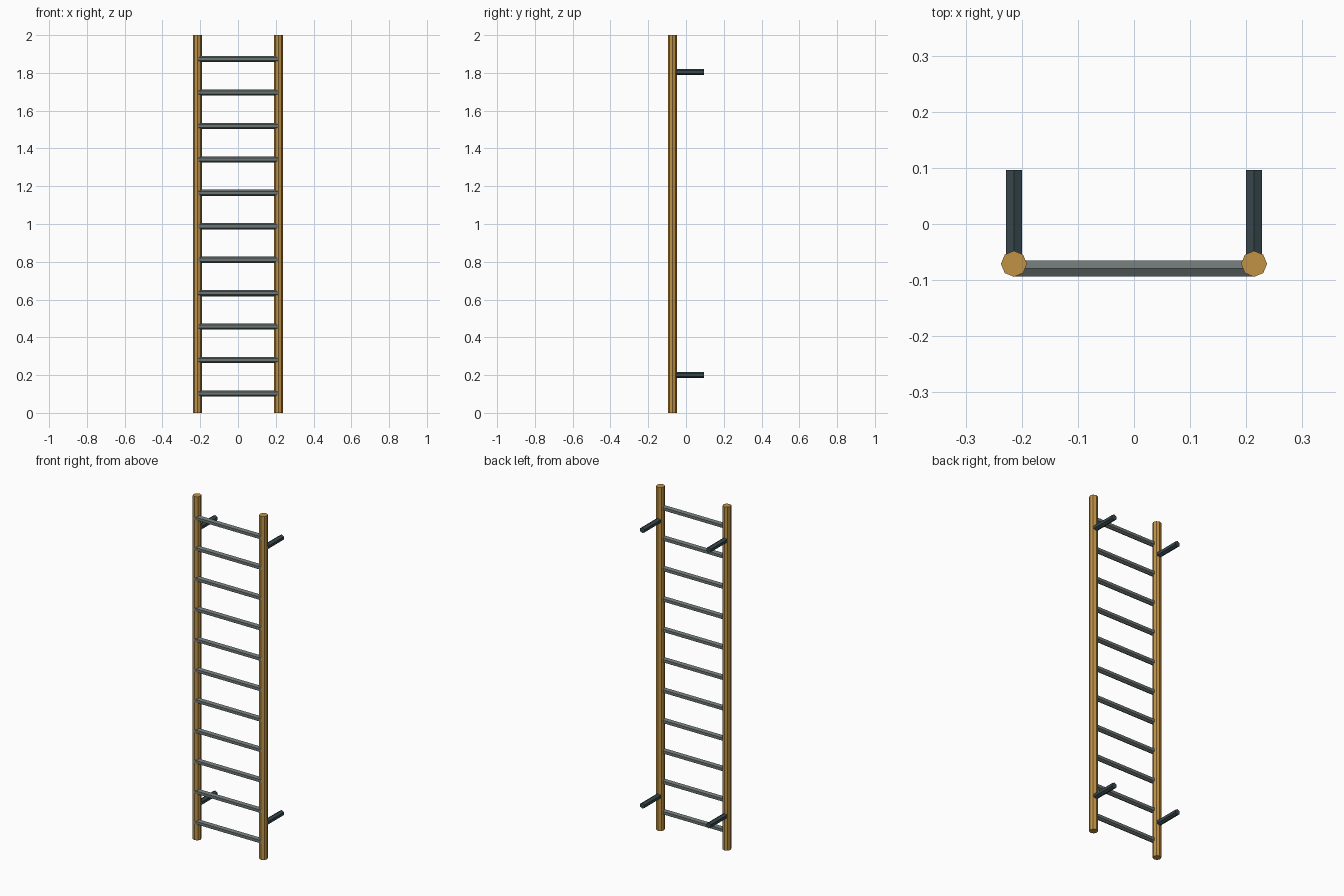
import bpy
from mathutils import Vector

if "Cube" in bpy.data.objects:
    bpy.data.objects.remove(bpy.data.objects["Cube"])

def material(name, col):
    m = bpy.data.materials.new(name)
    m.diffuse_color = (*col, 1)
    m.use_nodes = True
    m.node_tree.nodes["Principled BSDF"].inputs["Base Color"].default_value = m.diffuse_color
    return m

wood = material("wood", (0.53, 0.29, 0.06))
steel = material("grey_metal", (0.15, 0.18, 0.175))
dark = material("dark_metal", (0.04, 0.065, 0.075))

def bar(name, a, b, r, sides, mat, roll=0.0):
    """Flat-sided prism from point a to point b."""
    a, b = Vector(a), Vector(b)
    bpy.ops.mesh.primitive_cylinder_add(vertices=sides, radius=r, depth=(b - a).length,
                                        location=(a + b) / 2)
    o = bpy.context.object
    o.name = name
    o.rotation_euler = (b - a).to_track_quat('Z', 'Y').to_euler()
    o.data.materials.append(mat)
    return o

X, Y = 0.214, -0.071
R_RAIL, R_BAR = 0.0232, 0.0165

for side, s in (("left", -1), ("right", 1)):
    # upright rails
    bar(f"{side}_rail", (s * X, Y, 0), (s * X, Y, 2), R_RAIL, 8, wood)
    # wall brackets
    for level, z in (("lower", 0.20), ("upper", 1.804)):
        bar(f"{side}_{level}_bracket", (s * X, Y, z), (s * X, 0.096, z), R_BAR, 6, dark)

# rungs, set slightly forward of the rail centres
for i in range(11):
    z = 0.103 + i * 0.177
    bar(f"rung_{i + 1}", (-X, -0.0795, z), (X, -0.0795, z), R_BAR, 6, steel)
